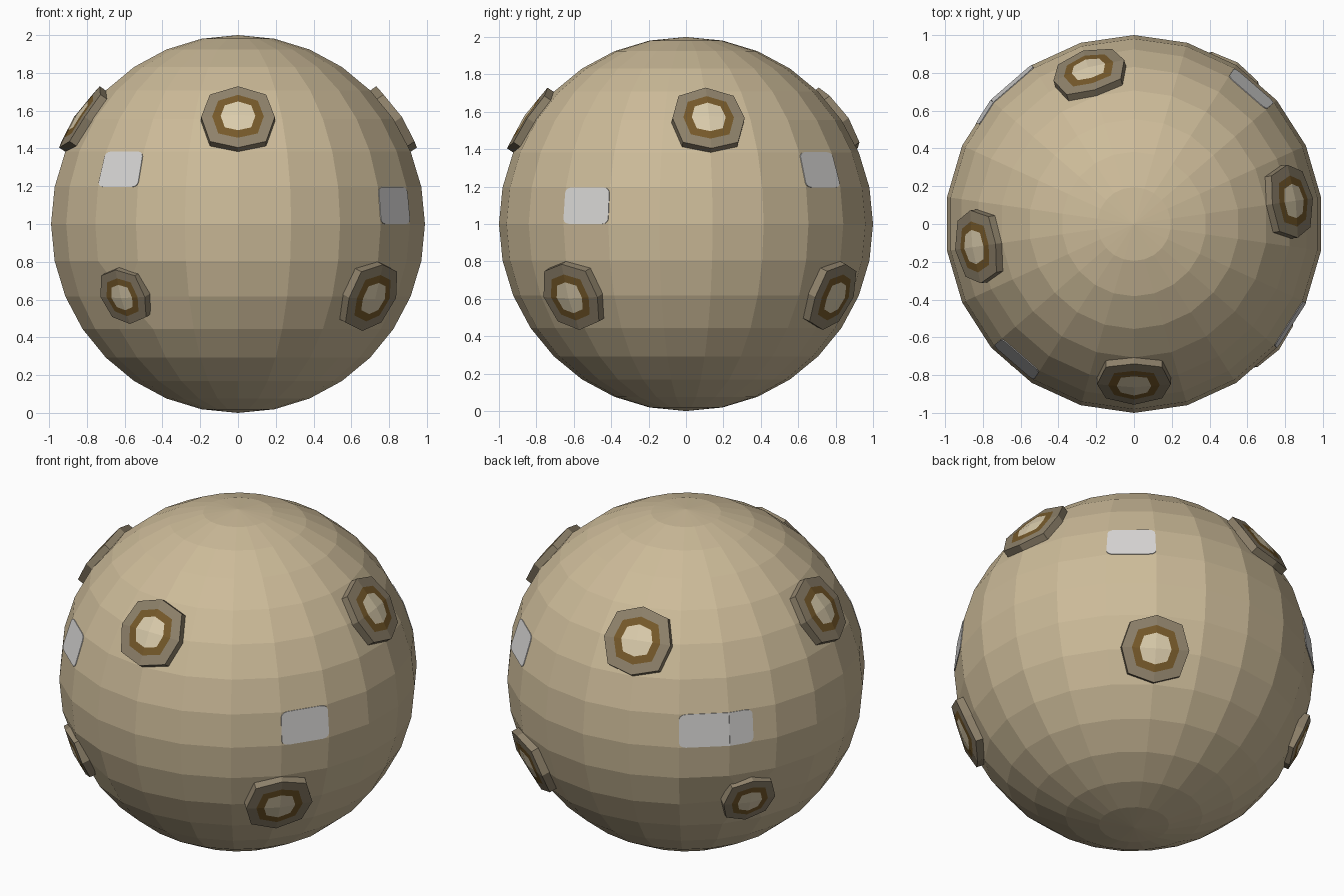
import bpy, bmesh, math
from mathutils import Vector, Matrix

if "Cube" in bpy.data.objects:
    bpy.data.objects.remove(bpy.data.objects["Cube"], do_unlink=True)

SEGMENTS, RINGS = 22, 16
CENTRE = Vector((0, 0, 1))


def material(name, colour):
    mat = bpy.data.materials.new(name)
    mat.use_nodes = True
    rgba = (*colour, 1)
    mat.diffuse_color = rgba
    mat.node_tree.nodes["Principled BSDF"].inputs["Base Color"].default_value = rgba
    return mat


sand = material("sand hull", (0.61, 0.50, 0.32))
taupe = material("taupe rim", (0.27, 0.22, 0.145))
brown = material("brown ring", (0.18, 0.10, 0.023))
cream = material("cream centre", (0.70, 0.60, 0.41))
grey = material("pale grey panel", (0.70, 0.69, 0.68))


def direction(step, row):
    """Unit vector on the hull grid; step 0 is the front, row 0 the equator."""
    az = -math.pi / 2 + step * math.tau / SEGMENTS
    lat = row * math.pi / RINGS
    return Vector((math.cos(lat) * math.cos(az), math.cos(lat) * math.sin(az), math.sin(lat)))


def finish(bm, name, mats):
    bmesh.ops.recalc_face_normals(bm, faces=bm.faces)
    mesh = bpy.data.meshes.new(name)
    bm.to_mesh(mesh)
    bm.free()
    for mat in mats:
        mesh.materials.append(mat)
    obj = bpy.data.objects.new(name, mesh)
    bpy.context.collection.objects.link(obj)
    return obj


# Hull: faceted ball, with two grid edges pulled together under the small ports
def make_hull():
    bm = bmesh.new()
    bmesh.ops.create_uvsphere(bm, u_segments=SEGMENTS, v_segments=RINGS, radius=1)
    v = min((v for v in bm.verts if abs(v.co.z) < 0.01), key=lambda v: v.co.y)
    turn = -math.pi / 2 - math.atan2(v.co.y, v.co.x)
    bmesh.ops.rotate(bm, verts=bm.verts, matrix=Matrix.Rotation(turn, 3, 'Z'))
    for step in (14, 19):
        ends = [direction(step + i, -2) for i in (0, 1)]
        middle = (ends[0] + ends[1]) / 2
        for vert in bm.verts:
            if min((vert.co - e).length for e in ends) < 0.01:
                vert.co = middle
    bmesh.ops.remove_doubles(bm, verts=bm.verts, dist=0.001)
    bmesh.ops.translate(bm, verts=bm.verts, vec=CENTRE)
    finish(bm, "hull", [sand])


# Port: raised eight-sided plate with a brown ring and a cream centre
def make_port(name, step, row, size, height):
    axis = direction(step, row)
    side = Vector((0, 0, 1)).cross(axis).normalized()
    up = axis.cross(side)
    bm = bmesh.new()

    def ring(scale, drop=0.0):
        verts = []
        for i in range(8):
            r = size * scale * (1.08 if i % 2 else 1)
            a, b = r * math.cos(i * math.pi / 4), r * math.sin(i * math.pi / 4)
            h = height - drop - 0.1 * (abs(a) + abs(b))
            verts.append(bm.verts.new(CENTRE + axis * h + side * a + up * b))
        return verts

    loops = [ring(0.47), ring(0.70), ring(1.0), ring(1.0, 0.08)]
    apex = bm.verts.new(CENTRE + axis * height)
    for i in range(8):
        j = (i + 1) % 8
        bm.faces.new((apex, loops[0][i], loops[0][j])).material_index = 2
        for k, index in enumerate((1, 0, 0)):
            quad = (loops[k][i], loops[k + 1][i], loops[k + 1][j], loops[k][j])
            bm.faces.new(quad).material_index = index
    bm.faces.new(loops[3][::-1])
    finish(bm, name, [taupe, brown, cream])


# Panel: thin plate with rounded corners lying on one hull facet
def make_panel(name, step, row, width=1.0, round_start=True, round_end=True):
    p00, p10 = direction(step, row), direction(step + 1, row)
    p01, p11 = direction(step, row + 1), direction(step + 1, row + 1)
    normal = (p10 - p00).cross(p01 - p00).normalized()
    radius = 0.14
    corners = [(0, 0, round_start), (width, 0, round_end),
               (width, 1, round_end), (0, 1, round_start)]
    bm = bmesh.new()
    verts = []
    for i, (s, t, rounded) in enumerate(corners):
        if rounded:
            cs = s + (radius if s == 0 else -radius)
            ct = t + (radius if t == 0 else -radius)
            arc = [math.pi + i * math.pi / 2 + k * math.pi / 6 for k in range(4)]
            points = [(cs + radius * math.cos(a), ct + radius * math.sin(a)) for a in arc]
        else:
            points = [(s, t)]
        for u, v in points:
            co = p00.lerp(p10, u).lerp(p01.lerp(p11, u), v)
            verts.append(bm.verts.new(CENTRE + co + normal * 0.004))
    face = bm.faces.new(verts)
    solid = bmesh.ops.extrude_face_region(bm, geom=[face])
    moved = [g for g in solid["geom"] if isinstance(g, bmesh.types.BMVert)]
    bmesh.ops.translate(bm, verts=moved, vec=normal * -0.006)
    if face.is_valid is False:
        bm.faces.new(verts)
    finish(bm, name, [grey])


make_hull()

for name, step in (("front", 0), ("left", 6), ("back", 12), ("right", 17)):
    make_port("upper_port_" + name, step, 3, 0.195, 1.04)
for name, step in (("front_left", 3), ("back_left", 9)):
    make_port("lower_port_" + name, step, -2, 0.19, 1.04)
for name, step in (("back_right", 14.5), ("front_right", 19.5)):
    make_port("lower_port_" + name, step, -2, 0.155, 1.025)

make_panel("panel_front_right", 19, 1)
make_panel("panel_front_left", 3, 0)
make_panel("panel_back_left", 8, 1)
make_panel("panel_back_right", 13, 0, round_end=False)
make_panel("panel_back_right_end", 14, 0, width=0.5, round_start=False)
